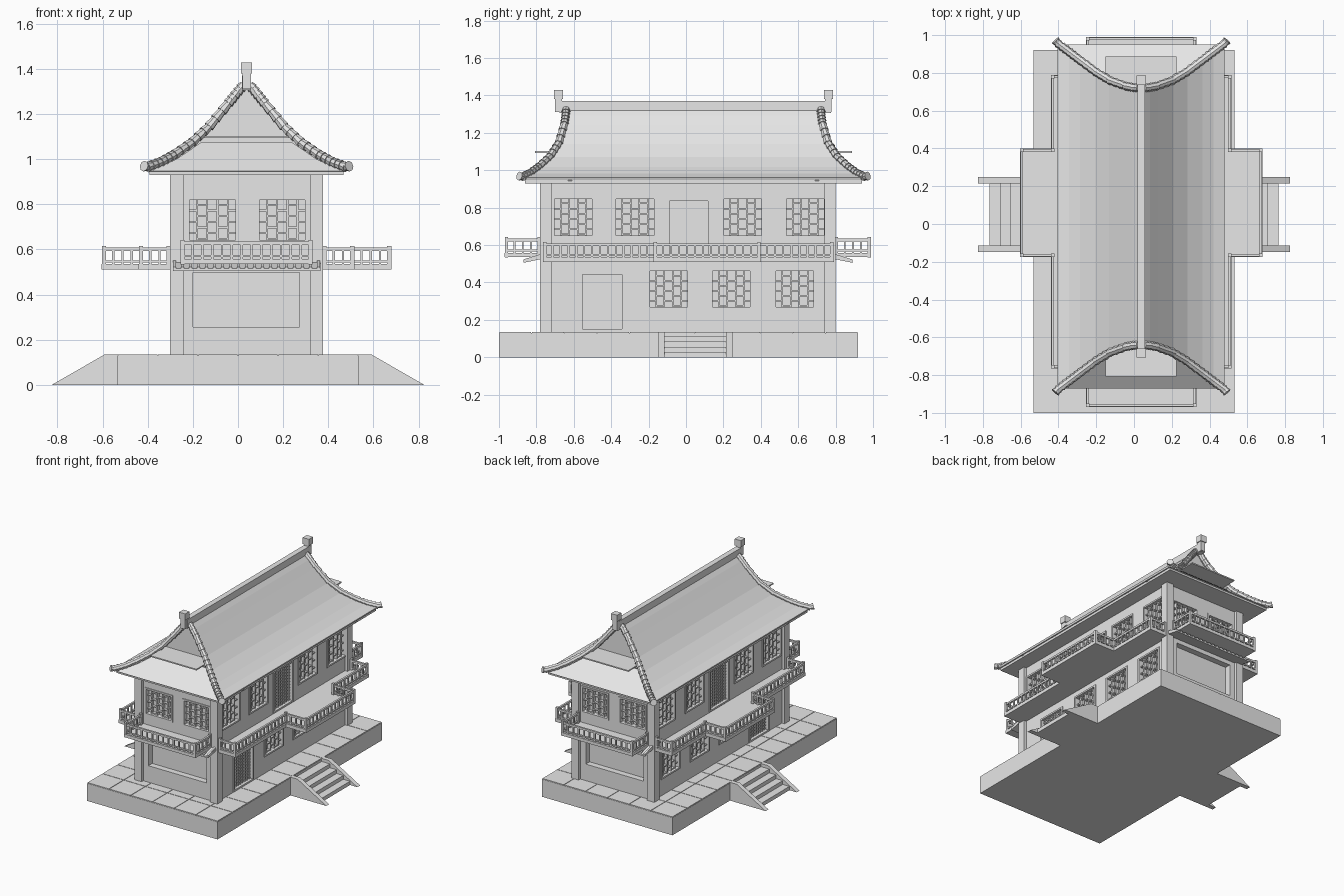
import bpy, bmesh, math
from mathutils import Vector, Matrix

cube = bpy.data.objects.get("Cube")
if cube:
    bpy.data.objects.remove(cube, do_unlink=True)

grey = bpy.data.materials.new("plain_grey")
grey.use_nodes = True
grey.diffuse_color = (0.8, 0.8, 0.8, 1)
for n in grey.node_tree.nodes:
    if n.type == 'BSDF_PRINCIPLED':
        n.inputs["Base Color"].default_value = (0.8, 0.8, 0.8, 1)

CX, BY, RY = 0.038, 0.01, 0.04      # centre of house in x, in y, and of the roof in y
HX, HY = 0.318, 0.77                # half size of the walls
GROUND = 0.135                      # top of the terrace


def finish(name, bm):
    bmesh.ops.recalc_face_normals(bm, faces=bm.faces)
    me = bpy.data.meshes.new(name)
    bm.to_mesh(me)
    bm.free()
    me.materials.append(grey)
    ob = bpy.data.objects.new(name, me)
    bpy.context.collection.objects.link(ob)
    return ob


def box(bm, a, b):
    a, b = Vector(a), Vector(b)
    size = [max(abs(q - p), 0.001) for p, q in zip(a, b)]
    m = Matrix.Translation((a + b) / 2) @ Matrix.Diagonal((*size, 1))
    bmesh.ops.create_cube(bm, size=1, matrix=m)


def prism(bm, outline, shift):
    """Close an outline swept along a vector."""
    lo = [bm.verts.new(p) for p in outline]
    hi = [bm.verts.new(Vector(p) + Vector(shift)) for p in outline]
    bm.faces.new(lo)
    bm.faces.new(hi)
    for i in range(len(lo)):
        j = (i + 1) % len(lo)
        bm.faces.new((lo[i], lo[j], hi[j], hi[i]))


def wall_point(wall, u, v, w):
    """u along the wall, v height, w outward from the wall face."""
    axis, s = wall
    if axis == 'x':
        return (CX + s * (HX + w), u, v)
    return (u, BY + s * (HY + w), v)


def wall_box(bm, wall, u0, u1, v0, v1, w0, w1):
    box(bm, wall_point(wall, u0, v0, w0), wall_point(wall, u1, v1, w1))


SIDES = [('x', 1), ('x', -1)]
ENDS = [('y', -1), ('y', 1)]

# Terrace with paving
bm = bmesh.new()
box(bm, (-0.533, -1, 0), (0.533, 0.92, GROUND - 0.006))
finish("terrace", bm)
bm = bmesh.new()
nx, ny = 6, 11
for i in range(nx):
    for j in range(ny):
        x, y = -0.533 + i * 1.066 / nx, -1 + j * 1.92 / ny
        box(bm, (x + 0.002, y + 0.002, GROUND - 0.008),
            (x + 1.066 / nx - 0.002, y + 1.92 / ny - 0.002, GROUND))
finish("paving_slabs", bm)

# Side stairs with sloping cheeks
bm = bmesh.new()
for s in (-1, 1):
    for y in (-0.148, 0.215):
        prism(bm, [(s * 0.53, y, 0), (s * 0.825, y, 0), (s * 0.59, y, GROUND),
                   (s * 0.53, y, GROUND)], (0, 0.033, 0))
    for k in range(4):
        box(bm, (s * 0.53, -0.12, 0), (s * (0.60 + k * 0.055), 0.22, 0.112 - k * 0.028))
finish("stairs", bm)

# Openings: wall, range along wall, height range, kind
openings = []
for wall in SIDES:
    for u in (-0.715, -0.385, 0.19, 0.525):
        openings.append((wall, u, u + 0.225, 0.638, 0.858, "window"))
    for u in (-0.205, 0.13, 0.47):
        openings.append((wall, u, u + 0.225, 0.257, 0.472, "window"))
    openings.append((wall, -0.10, 0.13, 0.54, 0.847, "door"))
    openings.append((wall, -0.565, -0.33, GROUND + 0.003, 0.455, "door"))
for wall in ENDS:
    openings.append((wall, -0.227, 0.0, 0.63, 0.83, "window"))
    openings.append((wall, 0.084, 0.309, 0.63, 0.83, "window"))
    openings.append((wall, -0.20, 0.273, 0.257, 0.497, "panel"))

# Walls with cut recesses
DEPTH = {"window": 0.03, "door": 0.02, "panel": 0.045}
bm = bmesh.new()
box(bm, (CX - HX, BY - HY, 0.125), (CX + HX, BY + HY, 0.94))
walls = finish("walls", bm)
bm = bmesh.new()
for wall, u0, u1, v0, v1, kind in openings:
    wall_box(bm, wall, u0, u1, v0, v1, -DEPTH[kind], 0.05)
cutter = finish("recess_cutter", bm)
cutter.hide_render = True
mod = walls.modifiers.new("recesses", 'BOOLEAN')
mod.operation, mod.solver, mod.object = 'DIFFERENCE', 'EXACT', cutter
bpy.context.view_layer.objects.active = walls
bpy.ops.object.modifier_apply(modifier=mod.name)
bpy.data.objects.remove(cutter, do_unlink=True)

# Lattices and frames in the openings
wins, doors = bmesh.new(), bmesh.new()
for wall, u0, u1, v0, v1, kind in openings:
    if kind == "panel":
        continue
    bm = wins if kind == "window" else doors
    f, back = 0.012, -DEPTH[kind]
    for a, b in ((u0, u0 + f), (u1 - f, u1)):
        wall_box(bm, wall, a, b, v0, v1, back, 0.006)
    for a, b in ((v0, v0 + f), (v1 - f, v1)):
        wall_box(bm, wall, u0, u1, a, b, back, 0.006)
    cols = 5 if kind == "window" else 9
    rows = 4 if kind == "window" else 14
    t = 0.004 if kind == "window" else 0.003
    front = -0.008 if kind == "window" else -0.012
    cw, rh = (u1 - u0) / cols, (v1 - v0) / rows
    for i in range(cols):
        u = u0 + i * cw
        if i:
            wall_box(bm, wall, u - t, u + t, v0, v1, back, front)
        for j in range(rows):
            v = v0 + (j + (0.35 if i % 2 else 0.85)) * rh
            wall_box(bm, wall, u, u + cw, v - t, v + t, back, front - 0.002)
finish("window_lattices", wins)
finish("door_lattices", doors)

# Corner columns and top beams
bm = bmesh.new()
for sx in (-1, 1):
    for sy in (-1, 1):
        box(bm, (CX + sx * 0.28, BY + sy * 0.73, 0.13), (CX + sx * 0.339, BY + sy * 0.79, 0.94))
finish("corner_columns", bm)

# Balcony floors
bm = bmesh.new()
for s in (-1, 1):
    box(bm, (CX + s * 0.3, -0.765, 0.51), (CX + s * 0.478, 0.79, 0.535))
    box(bm, (CX + s * 0.3, -0.175, 0.51), (CX + s * 0.642, 0.40, 0.535))
    box(bm, (CX - 0.292, BY + s * 0.75, 0.535), (CX + 0.292, BY + s * 0.98, 0.558))
finish("balcony_floors", bm)


def railing(bm, path, z0, z1):
    """Posts, two rails and balusters along a path of straight runs."""
    for (ax, ay), (bx, by) in zip(path, path[1:]):
        a, b = Vector((ax, ay, 0)), Vector((bx, by, 0))
        side = Vector((abs(by - ay), abs(bx - ax), 0)).normalized() * 0.007
        for lo, hi in ((z1 - 0.014, z1), (z0 + 0.01, z0 + 0.019)):
            box(bm, a - side + Vector((0, 0, lo)), b + side + Vector((0, 0, hi)))
        n = max(2, round((b - a).length / 0.042))
        for i in range(1, n):
            p = a.lerp(b, i / n)
            box(bm, p + Vector((-0.005, -0.005, z0)), p + Vector((0.005, 0.005, z1 - 0.004)))
    for x, y in path:
        box(bm, (x - 0.009, y - 0.009, z0 - 0.022), (x + 0.009, y + 0.009, z1 + 0.008))


bm = bmesh.new()
for s in (-1, 1):
    run = [(0.345, -0.755), (0.468, -0.755), (0.468, -0.165), (0.632, -0.165),
           (0.632, 0.39), (0.468, 0.39), (0.468, 0.78), (0.345, 0.78)]
    railing(bm, [(CX + s * x, y) for x, y in run], 0.532, 0.608)
    run = [(-0.283, 0.795), (-0.283, 0.97), (0.283, 0.97), (0.283, 0.795)]
    railing(bm, [(CX + x, BY + s * y) for x, y in run], 0.556, 0.634)
finish("balcony_railings", bm)

# Small tiled eaves under the end balconies
bm = bmesh.new()
for s in (-1, 1):
    y0, y1 = BY + s * 0.76, BY + s * 0.88
    prism(bm, [(CX - 0.327, y0, 0.552), (CX - 0.327, y1, 0.515), (CX - 0.327, y1, 0.505),
               (CX - 0.327, y0, 0.53)], (0.654, 0, 0))
    for i in range(19):
        x = CX - 0.327 + i * 0.0355
        prism(bm, [(x, y0, 0.56), (x, y1, 0.523), (x, y1, 0.508), (x, y0, 0.545)], (0.014, 0, 0))
finish("end_eaves", bm)

# Main roof: distance from ridge, height, half length
PROFILE = [(0, 1.335, 0.68), (0.04, 1.288, 0.683), (0.08, 1.238, 0.69), (0.165, 1.135, 0.72),
           (0.24, 1.065, 0.765), (0.32, 1.01, 0.825), (0.38, 0.977, 0.87), (0.44, 0.955, 0.915)]
bm = bmesh.new()
for s in (-1, 1):
    rows = [[bm.verts.new((CX + s * d, RY + e * l, z)) for e in (-1, 1)] for d, z, l in PROFILE]
    for p, q in zip(rows, rows[1:]):
        bm.faces.new((p[0], p[1], q[1], q[0]))
bmesh.ops.remove_doubles(bm, verts=bm.verts, dist=0.0005)
roof = finish("main_roof", bm)
solid = roof.modifiers.new("thickness", 'SOLIDIFY')
solid.thickness, solid.offset = 0.014, 0

# Flat underside of the roof
bm = bmesh.new()
box(bm, (CX - 0.43, RY - 0.9, 0.93), (CX + 0.43, RY + 0.9, 0.948))
finish("eave_soffit", bm)

# Gable walls, lower end roofs and their thin ledges
gable, skirt, ledge = bmesh.new(), bmesh.new(), bmesh.new()
for e in (-1, 1):
    y = RY + e * 0.67
    right = [(CX + d, y, z - 0.012) for d, z, l in PROFILE]
    left = [(CX - d, y, z - 0.012) for d, z, l in PROFILE[:0:-1]]
    prism(gable, right + left, (0, -e * 0.02, 0))
    prism(skirt, [(CX - 0.43, RY + e * 0.91, 0.947), (CX + 0.43, RY + e * 0.91, 0.947),
                  (CX + 0.31, RY + e * 0.82, 1.0), (CX + 0.2, RY + e * 0.745, 1.075),
                  (CX - 0.2, RY + e * 0.745, 1.075), (CX - 0.31, RY + e * 0.82, 1.0)],
          (0, -e * 0.02, -0.006))
    box(ledge, (CX - 0.188, RY + e * 0.66, 1.093), (CX + 0.188, RY + e * 0.848, 1.102))
finish("gable_walls", gable)
finish("end_roofs", skirt)
finish("gable_ledges", ledge)

# Overlapping round tiles along the roof edges
bm = bmesh.new()
STEPS = 3
for s in (-1, 1):
    for e in (-1, 1):
        pts = [Vector((CX + s * d, RY + e * l, z + 0.01)) for d, z, l in PROFILE]
        path = [a.lerp(b, k / STEPS) for a, b in zip(pts, pts[1:]) for k in range(STEPS)]
        path = path[1:] + [pts[-1], pts[-1] + Vector((s * 0.014, e * 0.016, 0.004))]
        for a, b in zip(path, path[1:]):
            turn = (b - a).to_track_quat('Z', 'Y').to_matrix().to_4x4()
            bmesh.ops.create_cone(bm, cap_ends=True, segments=8, radius1=0.018, radius2=0.024,
                                  depth=(b - a).length * 1.1,
                                  matrix=Matrix.Translation((a + b) / 2) @ turn)
finish("edge_tiles", bm)

# Ridge beam and end finials
bm = bmesh.new()
box(bm, (CX - 0.02, RY - 0.715, 1.305), (CX + 0.02, RY + 0.735, 1.37))
for e, y in ((-1, -0.682), (1, 0.761)):
    box(bm, (CX - 0.019, y - 0.018, 1.31), (CX + 0.019, y + 0.018, 1.385))
    box(bm, (CX - 0.025, y - 0.024, 1.38), (CX + 0.025, y + 0.024, 1.428))
finish("ridge_and_finials", bm)
